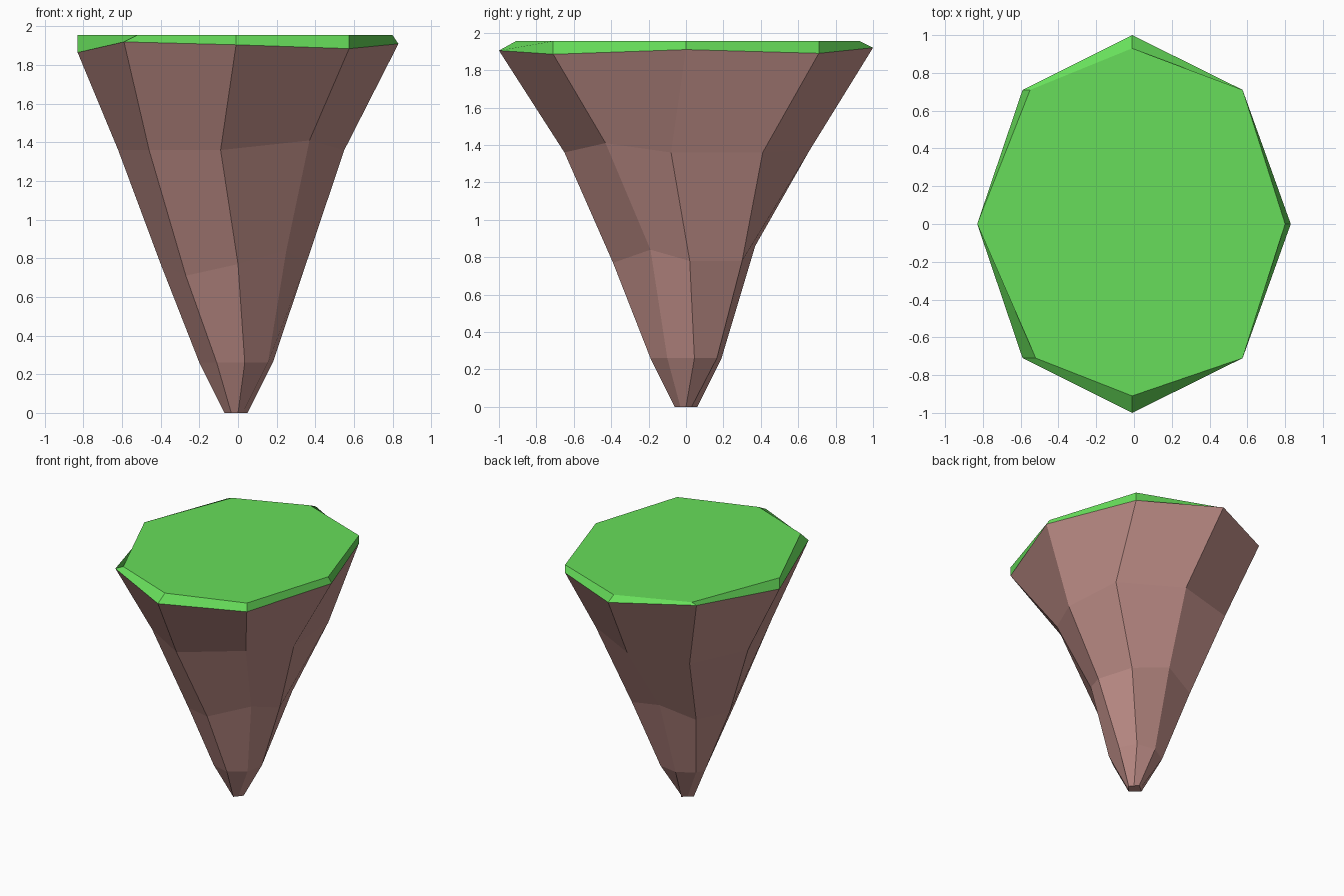
import bpy, bmesh

if "Cube" in bpy.data.objects:
    bpy.data.objects.remove(bpy.data.objects["Cube"])


def material(name, rgb):
    m = bpy.data.materials.new(name)
    m.diffuse_color = (*rgb, 1)
    m.use_nodes = True
    m.node_tree.nodes["Principled BSDF"].inputs["Base Color"].default_value = m.diffuse_color
    return m


def lofted(name, rings, mat, cap_bottom=False, cap_top=False):
    """Skin a stack of eight-point rings with flat faces."""
    bm = bmesh.new()
    loops = [[bm.verts.new(p) for p in ring] for ring in rings]
    for low, high in zip(loops, loops[1:]):
        for i in range(8):
            j = (i + 1) % 8
            bm.faces.new((low[i], low[j], high[j], high[i]))
    if cap_bottom:
        bm.faces.new(loops[0][::-1])
    if cap_top:
        bm.faces.new(loops[-1])
    bmesh.ops.remove_doubles(bm, verts=bm.verts, dist=0.002)
    bmesh.ops.recalc_face_normals(bm, faces=bm.faces)
    mesh = bpy.data.meshes.new(name)
    bm.to_mesh(mesh)
    bm.free()
    mesh.materials.append(mat)
    bpy.context.collection.objects.link(bpy.data.objects.new(name, mesh))


grass = material("grass green", (0.136, 0.73, 0.103))
earth = material("earth brown", (0.53, 0.275, 0.25))

# Rings run east, north-east, north ... south-east; the tip is a small diamond
tip = [(.05, 0, 0), (.025, .03, 0), (0, .06, 0), (-.035, .03, 0),
       (-.07, 0, 0), (-.035, -.03, 0), (0, -.06, 0), (.025, -.03, 0)]
lower = [(.18, .045, .26), (.11, .165, .26), (-.04, .19, .26), (-.17, .115, .26),
         (-.20, .045, .26), (-.11, -.15, .26), (.035, -.19, .26), (.155, -.10, .26)]
middle = [(.355, .02, .78), (.27, .30, .78), (-.025, .37, .86), (-.29, .285, .78),
          (-.40, .02, .77), (-.27, -.24, .71), (0, -.39, .77), (.25, -.19, .84)]
upper = [(.55, -.08, 1.36), (.515, .41, 1.36), (.06, .66, 1.37), (-.41, .54, 1.36),
         (-.62, .10, 1.36), (-.46, -.43, 1.36), (-.09, -.65, 1.36), (.37, -.43, 1.41)]
rim = [(.83, 0, 1.91), (.575, .71, 1.89), (-.01, 1, 1.92), (-.59, .71, 1.94),
       (-.83, 0, 1.865), (-.59, -.71, 1.92), (-.01, -1, 1.905), (.575, -.71, 1.885)]
lawn = [(.80, 0, 1.955), (.575, .71, 1.955), (-.01, .93, 1.955), (-.55, .71, 1.955),
        (-.83, 0, 1.955), (-.52, -.71, 1.955), (-.01, -.91, 1.955), (.575, -.71, 1.955)]

# Tapering rock underside
lofted("rock_base", [tip, lower, middle, upper, rim], earth, cap_bottom=True)
# Thin grass slab with an uneven bevelled edge
lofted("grass_top", [rim, lawn], grass, cap_top=True)
